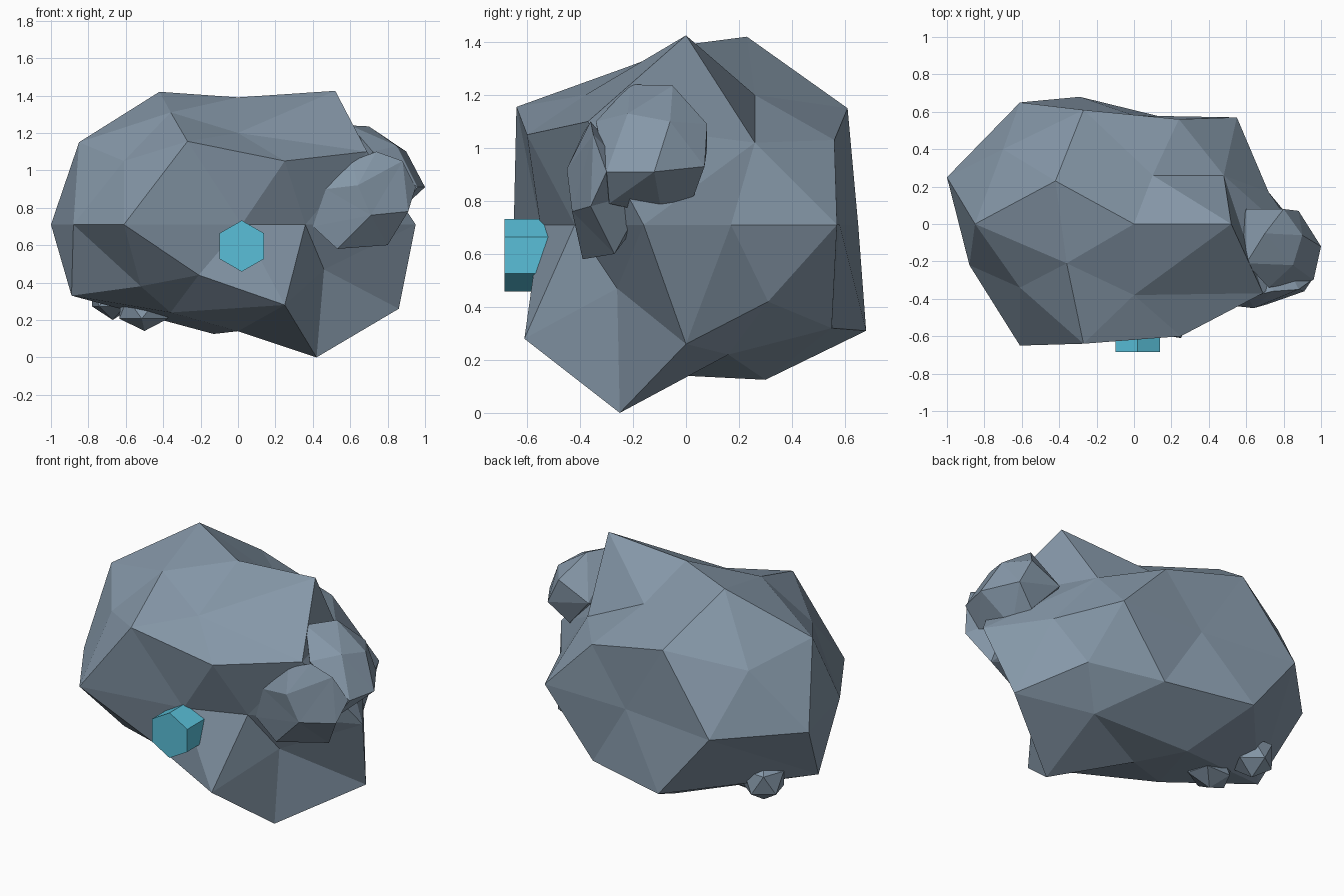
import bpy
import bmesh
import math
from mathutils import Vector

old_cube = bpy.data.objects.get("Cube")
if old_cube:
    bpy.data.objects.remove(old_cube, do_unlink=True)


def make_material(name, colour):
    material = bpy.data.materials.new(name)
    material.use_nodes = True
    material.diffuse_color = (*colour, 1.0)
    shader = material.node_tree.nodes["Principled BSDF"]
    shader.inputs["Base Color"].default_value = (*colour, 1.0)
    shader.inputs["Roughness"].default_value = 0.9
    return material


def add_object(name, bm, material):
    bmesh.ops.recalc_face_normals(bm, faces=bm.faces[:])
    mesh = bpy.data.meshes.new(name)
    bm.to_mesh(mesh)
    bm.free()
    mesh.materials.append(material)
    obj = bpy.data.objects.new(name, mesh)
    bpy.context.collection.objects.link(obj)
    return obj


def make_rock(name, centre, corners, material):
    """Wrap a ball of triangles round the centre, then pull it to the corners."""
    centre = Vector(centre)
    bm = bmesh.new()
    pulled = []
    for corner in corners:
        direction = (Vector(corner) - centre).normalized()
        pulled.append((bm.verts.new(direction), Vector(corner)))
    bmesh.ops.convex_hull(bm, input=bm.verts[:])
    for vert, target in pulled:
        if vert.is_valid:
            vert.co = target
    return add_object(name, bm, material)


def make_pebble(name, centre, radius, stretch, turn, material):
    """Small stretched low-poly lump."""
    bm = bmesh.new()
    bmesh.ops.create_icosphere(bm, subdivisions=1, radius=radius)
    obj = add_object(name, bm, material)
    obj.location = centre
    obj.scale = stretch
    obj.rotation_euler.z = math.radians(turn)
    return obj


stone = make_material("slate grey stone", (0.235, 0.31, 0.39))
crystal_blue = make_material("crystal blue", (0.1, 0.52, 0.69))

# Main boulder, described as crown, waist and underside corners
crown = [
    (0, 0, 1.39), (.52, 0, 1.425), (-.42, .23, 1.42), (-.36, -.21, 1.31),
    (-.85, 0, 1.15), (-.27, .61, 1.15), (-.27, -.64, 1.155), (.25, -.6, 1.05),
    (.24, .56, 1.03), (.48, .26, 1.02), (.1, .26, 1.2), (.69, -.37, 1.1),
    (-.61, -.34, 1.05), (-.7, .4, 1.06), (0, -.38, 1.2),
]
waist = [
    (-1, .25, .71), (-.88, -.22, .71), (-.61, -.65, .71), (-.61, .65, .71),
    (0, .58, .71), (.55, .57, .71), (.72, .17, .71), (.95, -.16, .71),
    (.36, -.42, .71), (.02, -.55, .71),
]
underside = [
    (-.89, 0, .33), (-.52, -.35, .38), (-.21, -.53, .44), (.25, -.61, .28),
    (.46, -.26, .47), (.42, -.25, 0), (.86, 0, .26), (.59, .31, .42),
    (.24, .55, .32), (-.29, .68, .31), (-.13, .3, .125), (0, 0, .14),
    (-.36, -.21, .24), (.42, .16, .22),
]
make_rock("boulder", (0, 0, .71), crown + waist + underside, stone)

# Two fused outcrops on the left side
make_rock("upper_outcrop", (.77, -.13, .98), [
    (.6, -.21, 1.24), (.7, -.05, 1.235), (.8, .08, 1.09), (.88, .07, .93),
    (.76, .03, .82), (.8, -.09, .745), (.85, -.22, 1.13), (.9, -.06, 1.1),
    (1, -.12, .91), (.96, -.3, .91), (.72, -.34, 1.1), (.6, .08, 1),
    (.87, -.29, .79), (.55, -.1, .95),
], stone)
make_rock("lower_outcrop", (.68, -.31, .83), [
    (.4, -.4, .7), (.47, -.43, .9), (.61, -.39, 1.05), (.74, -.36, 1.1),
    (.88, -.35, 1.05), (.95, -.3, .91), (.91, -.36, .78), (.8, -.27, .6),
    (.53, -.39, .58), (.71, -.43, .76), (.64, -.45, .92), (.5, -.22, .68),
    (.78, -.14, .84), (.58, -.12, .8),
], stone)

# Pebbles embedded in the underside
make_pebble("outer_pebble", (-.67, .21, .33), .13, (1, 1, 1), -20, stone)
make_pebble("inner_pebble", (-.5, .05, .26), .125, (1.25, 1, .95), 15, stone)

# Six-sided crystal set in the front
bm = bmesh.new()
bmesh.ops.create_cone(bm, cap_ends=True, segments=6,
                      radius1=.137, radius2=.137, depth=.17)
crystal = add_object("crystal", bm, crystal_blue)
crystal.location = (.02, -.6, .595)
crystal.rotation_euler.x = math.radians(90)
